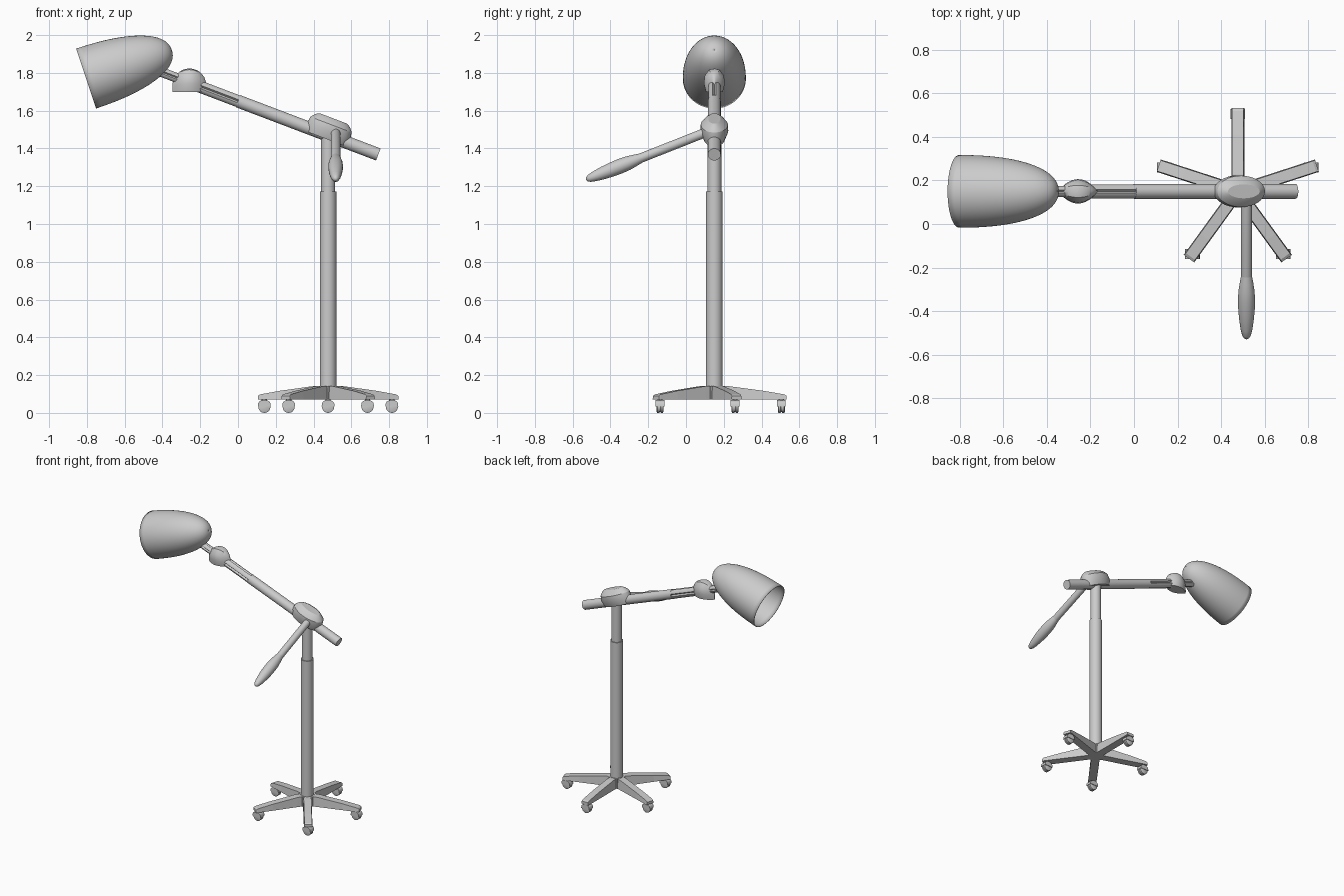
import bpy, bmesh, math
from mathutils import Vector, Matrix

if "Cube" in bpy.data.objects:
    bpy.data.objects.remove(bpy.data.objects["Cube"])

CX, CY = 0.477, 0.15          # column position


def loft(name, rings, caps=True, smooth=35):
    """Skin a list of equal-length point rings."""
    bm = bmesh.new()
    vs = [[bm.verts.new(p) for p in r] for r in rings]
    n = len(vs[0])
    for a, b in zip(vs, vs[1:]):
        for i in range(n):
            j = (i + 1) % n
            bm.faces.new((a[i], a[j], b[j], b[i]))
    if caps:
        bm.faces.new(vs[0][::-1])
        bm.faces.new(vs[-1])
    bmesh.ops.recalc_face_normals(bm, faces=bm.faces)
    me = bpy.data.meshes.new(name)
    bm.to_mesh(me)
    bm.free()
    ob = bpy.data.objects.new(name, me)
    bpy.context.collection.objects.link(ob)
    if smooth:
        bpy.ops.object.select_all(action='DESELECT')
        bpy.context.view_layer.objects.active = ob
        ob.select_set(True)
        bpy.ops.object.shade_smooth_by_angle(angle=math.radians(smooth))
    return ob


def turned(name, start, direction, profile, n=32, caps=True):
    """Revolve (distance, radius) pairs around an axis."""
    start, d = Vector(start), Vector(direction).normalized()
    q = d.to_track_quat('Z', 'Y')
    rings = [[start + q @ Vector((r * math.cos(2 * math.pi * i / n),
                                  r * math.sin(2 * math.pi * i / n), t))
              for i in range(n)] for t, r in profile]
    return loft(name, rings, caps)


# Column: outer tube and telescoping inner tube
turned("lower_column", (CX, CY, 0), (0, 0, 1), [(0.08, 0.044), (1.172, 0.044)])
turned("upper_column", (CX, CY, 0), (0, 0, 1), [(1.15, 0.037), (1.47, 0.037)])

# Star base: pentagonal hub, five tapering legs with casters
hub = [(0.06 * math.cos(math.radians(54 + 72 * k)),
        0.06 * math.sin(math.radians(54 + 72 * k))) for k in range(5)]
loft("base_hub", [[(CX + x, CY + y, z) for x, y in hub] for z in (0.07, 0.143)], smooth=0)
LEG = [(0.02, 0.143), (0.08, 0.141), (0.26, 0.117), (0.37, 0.098), (0.382, 0.09)]
for k in range(5):
    a = math.radians(90 + 72 * k)
    m = Matrix.Translation((CX, CY, 0)) @ Matrix.Rotation(a, 4, 'Z')
    loft(f"leg_{k + 1}",
         [[m @ Vector(p) for p in ((r, -0.03, 0.07), (r, 0.03, 0.07),
                                   (r, 0.026, z), (r, -0.026, z))]
          for r, z in LEG], smooth=0)
    c = m @ Vector((0.355, 0, 0))
    turned(f"caster_wheel_{k + 1}", (c.x, c.y - 0.019, 0.032), (0, 1, 0),
           [(0, 0.024), (0.004, 0.032), (0.015, 0.032), (0.017, 0.027), (0.021, 0.027),
            (0.023, 0.032), (0.034, 0.032), (0.038, 0.024)], 24)
    # hood is an upper half disc over the wheel
    arc = [(0.034 * math.cos(t * math.pi / 10), 0.034 + 0.034 * math.sin(t * math.pi / 10) ** 0.6)
           for t in range(11)]
    loft(f"caster_hood_{k + 1}",
         [[(c.x + x, c.y + y, z) for x, z in arc] for y in (-0.023, 0.023)])
    turned(f"caster_stem_{k + 1}", (c.x, c.y, 0.05), (0, 0, 1), [(0, 0.014), (0.035, 0.014)], 12)

# Boom arm, pointing up to -x
ARM0 = Vector((0.743, CY, 1.368))
ARM = Vector((-1, 0, 0.38)).normalized()
UP = Vector((0.38, 0, 1)).normalized()
SIDE = Vector((0, 1, 0))
turned("boom_tube", ARM0, ARM, [(0, 0.034), (0.795, 0.034)])


def grooved(t):
    pts = []
    for i in range(24):
        r = 0.022 if i % 6 == 0 else 0.033
        g = 2 * math.pi * i / 24
        pts.append(ARM0 + ARM * t + UP * r * math.cos(g) + SIDE * r * math.sin(g))
    return pts


loft("boom_grooved_rod", [grooved(0.78), grooved(1.03)])


def grooved_small(t):
    c = ARM0 + ARM * t
    return [c + (p - c) * 0.8 for p in grooved(t)]


loft("shade_neck", [grooved_small(1.0), grooved_small(1.26)])

# Tilt hinge: lens-shaped knuckle with arched top and flat bottom
rings = []
for i in range(17):
    s = -0.985 + 1.97 * i / 16
    w = 0.054 * (1 - s * s) + 0.002
    x = -0.257 + 0.091 * s
    zb, h = 1.70, 0.03 + 0.093 * math.sqrt(1 - s * s)
    rings.append([(x, CY + w * f, zb + h * g) for f, g in
                  ((-0.8, 0), (-1, 0.35), (-0.9, 0.7), (-0.5, 0.95), (0, 1),
                   (0.5, 0.95), (0.9, 0.7), (1, 0.35), (0.8, 0))])
loft("tilt_hinge", rings)

# Clamp head on the column: stacked ellipses tilted with the boom
base = Vector((0.466, CY, 1.456))
loft("clamp_head",
     [[base + UP * v + ARM * (a * math.cos(2 * math.pi * i / 32))
       + SIDE * (b * math.sin(2 * math.pi * i / 32)) for i in range(32)]
      for v, a, b in ((-0.005, 0.114, 0.056), (0.04, 0.122, 0.074), (0.075, 0.117, 0.072),
                      (0.098, 0.098, 0.052), (0.110, 0.078, 0.032))], smooth=25)

# Adjusting handle with swollen grip
turned("handle_rod", (0.517, 0.13, 1.495), (0, -1, -0.395),
       [(0, 0.022), (0.02, 0.025), (0.43, 0.025)], 24)
turned("handle_grip", (0.517, 0.13, 1.495), (0, -1, -0.395),
       [(0.395, 0.025), (0.43, 0.031), (0.47, 0.037), (0.51, 0.039), (0.56, 0.038),
        (0.61, 0.034), (0.66, 0.027), (0.69, 0.02), (0.703, 0.012), (0.708, 0.004)], 24)

# Lamp shade: open thin bell
L, R, P = 0.478, 0.167, 2.25
prof = []
for i in range(25):
    g = math.pi / 2 * i / 24
    t = math.sin(g)
    prof.append((L * t, max(R * (1 - t ** P) ** (1 / P), 0.001)))
shade = turned("lamp_shade", (-0.804, CY, 1.770), (0.949, 0, 0.316), prof, 64, caps=False)
mod = shade.modifiers.new("thickness", 'SOLIDIFY')
mod.thickness = 0.004
mod.offset = -1
